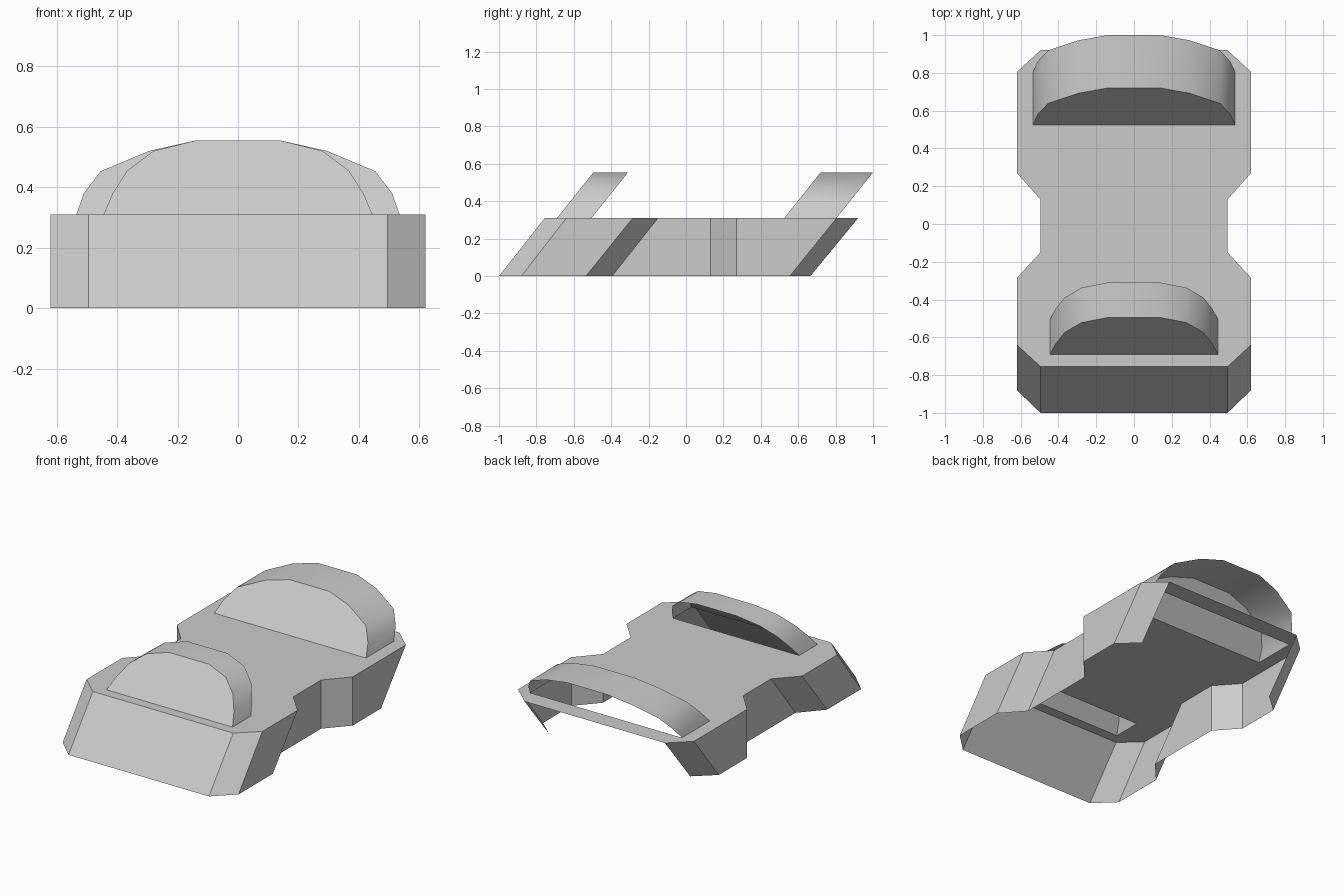
import bpy
import bmesh
import math

TOP = 0.31  # height of the deck

default = bpy.data.objects.get("Cube")
if default:
    bpy.data.objects.remove(default, do_unlink=True)

grey = bpy.data.materials.new("light_grey")
grey.use_nodes = True
colour = (0.6, 0.6, 0.6, 1)
grey.diffuse_color = colour
grey.node_tree.nodes["Principled BSDF"].inputs["Base Color"].default_value = colour


def finish(name, bm):
    """Turn a bmesh into a named, coloured object."""
    mesh = bpy.data.meshes.new(name)
    bm.normal_update()
    bm.to_mesh(mesh)
    bm.free()
    mesh.materials.append(grey)
    obj = bpy.data.objects.new(name, mesh)
    bpy.context.collection.objects.link(obj)
    return obj


def mirrored(half):
    """Run a +x half profile across to -x."""
    return half + [(-p[0], *p[1:]) for p in reversed(half)]


# Body outline, front to back: x, y at the deck, y at the ground
SIDE = [(0.495, -0.755, -1.0), (0.62, -0.64, -0.88), (0.62, -0.285, -0.535),
        (0.495, -0.15, -0.395), (0.495, 0.13, 0.13), (0.62, 0.27, 0.27),
        (0.62, 0.805, 0.555), (0.495, 0.92, 0.665)]
OUTLINE = mirrored(SIDE)

# Hoods: half profile (x, z), front y at base, depth, lean at the top
HOODS = {
    "front_hood": ([(0.445, 0.31), (0.415, 0.38), (0.367, 0.455),
                    (0.28, 0.52), (0.14, 0.555)], -0.69, 0.185),
    "rear_hood": ([(0.535, 0.31), (0.51, 0.38), (0.455, 0.453),
                   (0.295, 0.52), (0.14, 0.555)], 0.525, 0.28),
}
LEAN = 0.195 / 0.245

# Slanted skirt, open underneath and at the back
bm = bmesh.new()
upper = [bm.verts.new((x, yt, TOP)) for x, yt, yb in OUTLINE]
lower = [bm.verts.new((x, yb, 0)) for x, yt, yb in OUTLINE]
count = len(OUTLINE)
back = len(SIDE) - 1
for i in range(count):
    if i != back:
        j = (i + 1) % count
        bm.faces.new((lower[i], lower[j], upper[j], upper[i]))
finish("body_skirt", bm)

# Deck with an opening below each hood
bm = bmesh.new()
loops = [[(x, yt) for x, yt, yb in OUTLINE]]
for profile, y, depth in HOODS.values():
    w = profile[0][0]
    loops.append([(w, y), (w, y + depth), (-w, y + depth), (-w, y)])
for loop in loops:
    verts = [bm.verts.new((x, y, TOP)) for x, y in loop]
    for a, b in zip(verts, verts[1:] + verts[:1]):
        bm.edges.new((a, b))
bmesh.ops.triangle_fill(bm, edges=bm.edges[:], use_beauty=True, normal=(0, 0, 1))
bm.normal_update()
bmesh.ops.reverse_faces(bm, faces=[f for f in bm.faces if f.normal.z < 0])
finish("deck", bm)

# Leaning hoods: flat front panel and arched shell, open at the back
for name, (profile, y, depth) in HOODS.items():
    bm = bmesh.new()
    arch = mirrored(profile)
    front = [bm.verts.new((x, y + (z - TOP) * LEAN, z)) for x, z in arch]
    rear = [bm.verts.new((v.co.x, v.co.y + depth, v.co.z)) for v in front]
    bm.faces.new(list(reversed(front)))
    for i in range(len(arch) - 1):
        bm.faces.new((front[i], rear[i], rear[i + 1], front[i + 1]))
    bm.normal_update()
    bmesh.ops.reverse_faces(bm, faces=[f for f in bm.faces
                                       if f.normal.dot((0, -1, 1)) < 0 and len(f.verts) > 4])
    for f in bm.faces:
        if len(f.verts) == 4 and f.normal.dot(f.calc_center_median() - front[0].co.lerp(rear[-1].co, 0.5)) < 0:
            f.normal_flip()
    obj = finish(name, bm)
    bpy.ops.object.select_all(action="DESELECT")
    obj.select_set(True)
    bpy.context.view_layer.objects.active = obj
    bpy.ops.object.shade_smooth_by_angle(angle=math.radians(40))
